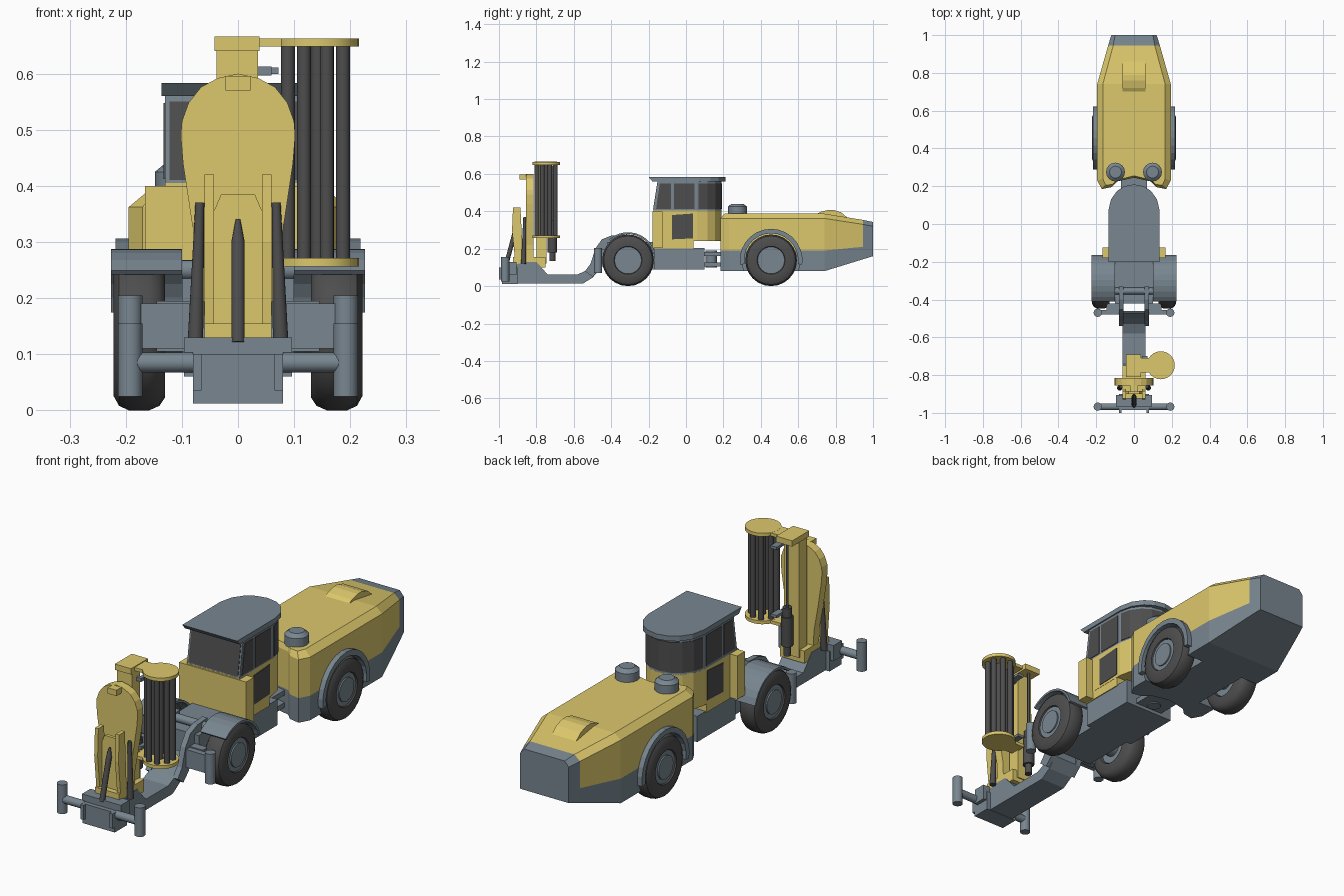
import bpy, bmesh, math
from mathutils import Vector

if "Cube" in bpy.data.objects:
    bpy.data.objects.remove(bpy.data.objects["Cube"])


def material(name, c):
    m = bpy.data.materials.new(name)
    m.diffuse_color = (*c, 1)
    m.use_nodes = True
    m.node_tree.nodes["Principled BSDF"].inputs["Base Color"].default_value = m.diffuse_color
    return m


YELLOW = material("yellow_paint", (0.72, 0.58, 0.15))
SLATE = material("slate_paint", (0.19, 0.24, 0.28))
DARK = material("dark_rubber_glass", (0.075, 0.075, 0.075))


def finish(name, bm, mat, smooth=False):
    bmesh.ops.remove_doubles(bm, verts=bm.verts, dist=1e-5)
    bmesh.ops.recalc_face_normals(bm, faces=bm.faces)
    me = bpy.data.meshes.new(name)
    bm.to_mesh(me)
    bm.free()
    me.materials.append(mat)
    ob = bpy.data.objects.new(name, me)
    bpy.context.collection.objects.link(ob)
    if smooth:
        bpy.ops.object.select_all(action='DESELECT')
        ob.select_set(True)
        bpy.context.view_layer.objects.active = ob
        bpy.ops.object.shade_smooth_by_angle(angle=math.radians(35))
    return ob


def loft(name, rings, mat, closed=False, smooth=False):
    bm = bmesh.new()
    vs = [[bm.verts.new(p) for p in r] for r in rings]
    n = len(rings[0])
    pairs = list(zip(vs, vs[1:])) + ([(vs[-1], vs[0])] if closed else [])
    for a, b in pairs:
        for i in range(n):
            j = (i + 1) % n
            bm.faces.new((a[i], a[j], b[j], b[i]))
    if not closed:
        bm.faces.new(vs[0])
        bm.faces.new(vs[-1])
    return finish(name, bm, mat, smooth)


def prism(name, prof, axis, lo, hi, mat):
    place = {'x': lambda p, t: (t, p[0], p[1]), 'y': lambda p, t: (p[0], t, p[1]),
             'z': lambda p, t: (p[0], p[1], t)}[axis]
    return loft(name, [[place(p, t) for p in prof] for t in (lo, hi)], mat)


def box(name, x, y, z, mat):
    return prism(name, [(x[0], y[0]), (x[1], y[0]), (x[1], y[1]), (x[0], y[1])], 'z', *z, mat)


def cyl(name, a, b, r, mat, r2=None, seg=16):
    a, b = Vector(a), Vector(b)
    q = (b - a).to_track_quat('Z', 'Y')
    ring = lambda c, rr: [c + q @ Vector((rr * math.cos(t), rr * math.sin(t), 0))
                          for t in (2 * math.pi * i / seg for i in range(seg))]
    return loft(name, [ring(a, r), ring(b, r if r2 is None else r2)], mat, smooth=True)


def sym(half):
    return half + [(-x, v) for x, v in reversed(half) if x > 1e-6]


def arch(name, y, z, r0, r1, a0, a1, x0, x1, mat, n=10):
    t = [math.radians(a0 + (a1 - a0) * i / n) for i in range(n + 1)]
    prof = [(y + r1 * math.cos(a), z + r1 * math.sin(a)) for a in t]
    prof += [(y + r0 * math.cos(a), z + r0 * math.sin(a)) for a in reversed(t)]
    return prism(name, prof, 'x', x0, x1, mat)


def cut(ob, cutter):
    m = ob.modifiers.new("cut", 'BOOLEAN')
    m.operation, m.object, m.solver = 'DIFFERENCE', cutter, 'EXACT'
    bpy.context.view_layer.objects.active = ob
    bpy.ops.object.modifier_apply(modifier=m.name)


# Rear engine body: planned front block, tapering tail, grey belly and end
outer = [(0, .245), (.09, .225), (.12, .195), (.17, .185), (.195, .23), (.195, .74)]
inner = [(0, .255), (.085, .235), (.115, .21), (.15, .205), (.165, .24), (.165, .74)]
ring = lambda half, z: [(x, y, z) for x, y in sym(half)]
hood = loft("engine_hood", [ring(outer, .19), ring(outer, .362), ring(inner, .387)], YELLOW)
belly = loft("engine_belly", [ring(outer, .08), ring(outer, .19)], SLATE)
sect = lambda y, *pts: [(x, y, z) for x, z in sym(list(pts))]
loft("hood_tail", [sect(.74, (.195, .19), (.195, .362), (.165, .387)),
                   sect(.945, (.137, .21), (.137, .33), (.11, .354))], YELLOW)
loft("belly_tail", [sect(.74, (.195, .08), (.195, .19)),
                    sect(.945, (.137, .143), (.137, .21))], SLATE)
loft("rear_end", [sect(.945, (.137, .143), (.137, .33), (.11, .354)),
                  sect(1.0, (.12, .16), (.12, .32), (.1, .343))], SLATE)
prism("hood_hump", [(.69, .38), (.72, .397), (.76, .407), (.79, .407), (.83, .394), (.87, .36)],
      'x', -.06, .06, YELLOW)

# Wheels, fenders, wheel wells and engine caps
R = .138
tyre = [(.13, .075), (.13, .115), (.14, .13), (.158, R), (.195, R), (.212, .13),
        (.222, .112), (.22, .075), (.21, .07), (.14, .07)]
for s, side in ((1, "right"), (-1, "left")):
    for y, end in ((-.31, "front"), (.455, "rear")):
        rings = [[(s * x, y + r * math.cos(t), R + r * math.sin(t)) for x, r in tyre]
                 for t in (2 * math.pi * i / 24 for i in range(24))]
        loft(f"{end}_{side}_tyre", rings, DARK, closed=True, smooth=True)
        cyl(f"{end}_{side}_rim", (s * .14, y, R), (s * .214, y, R), .072, SLATE, seg=24)
        cyl(f"{end}_{side}_hub", (s * .21, y, R), (s * .22, y, R), .052, SLATE, seg=24)
    cutter = cyl("wheel_well_cutter", (s * .11, .455, R), (s * .3, .455, R), .155, SLATE, seg=24)
    cutter.hide_render = True
    cut(hood, cutter)
    cut(belly, cutter)
    bpy.data.objects.remove(cutter)
    arch(f"rear_{side}_fender", .455, R, .144, .168, -8, 188, s * .17, s * .218, SLATE, 14)
    arch(f"front_{side}_fender", -.31, R, .14, .15, 15, 132, s * .1, s * .226, SLATE)
    cyl(f"{side}_air_cap_base", (s * .098, .275, .38), (s * .098, .275, .425), .05, SLATE)
    cyl(f"{side}_air_cap_top", (s * .098, .275, .425), (s * .098, .275, .44), .05, SLATE, .032)
for y in (-.31, .455):
    cyl("axle", (-.15, y, R), (.15, y, R), .04, SLATE)

# Front chassis and articulated hitch
box("front_chassis", (-.125, .125), (-.17, .1), (.09, .205), SLATE)
box("front_axle_frame", (-.1, .1), (-.42, -.16), (.09, .235), SLATE)
for z in (.105, .16):
    box("hitch_plate", (-.07, .07), (.09, .25), (z, z + .022), SLATE)
cyl("hitch_pin", (0, .135, .1), (0, .135, .19), .03, SLATE)

# Cab: yellow base, framed glass, rounded rear and roof
plan = [(.13, -.175), (.13, .06), (.118, .115), (.09, .155), (.05, .18), (0, .19)]
cz = lambda half, z, dy=0: [(x, y + (dy if y < -.1 else 0), z) for x, y in sym(half)]
base = sym([(x, min(y, .19)) for x, y in plan])
prism("cab_base", base, 'z', .24, .405, YELLOW)
box("cab_base_lower", (-.129, .129), (-.174, .04), (.2, .25), YELLOW)
loft("cab_frame", [cz(plan, .4), cz(plan, .565, .025)], SLATE)
box("cab_front_panel", (-.166, .166), (-.18, -.125), (.205, .4), YELLOW)
roof = [(.136, -.19), (.136, .07), (.122, .13), (.09, .175), (.05, .2), (0, .21)]
loft("cab_roof", [cz(roof, .56, .01), cz(roof, .583, -.01)], SLATE)
loft("windscreen", [[(s * .122, y + d, z) for s, y, z in
     ((-1, -.174, .41), (1, -.174, .41), (1, -.152, .55), (-1, -.152, .55))] for d in (-.002, .01)], DARK)
rear = [(.132, .07), (.132, .06), (.12, .116), (.0915, .157), (.051, .183), (0, .193)]
prism("rear_window", sym([(.132, .068)] + rear[2:]), 'z', .412, .548, DARK)
for s in (1, -1):
    for name, prof in (
            ("front_side_window", [(-.16, .412), (-.08, .412), (-.08, .548), (-.14, .548)]),
            ("door_upper_window", [(-.065, .412), (.045, .412), (.045, .548), (-.065, .548)]),
            ("door_lower_window", [(-.075, .25), (.038, .255), (.038, .388), (-.075, .38)])):
        prism(name, prof, 'x', s * .12, s * .1325, DARK)

# Low boom with forked lift arms
prism("boom", [(-.47, .17), (-.5, .12), (-.53, .085), (-.58, .062), (-.74, .062), (-.8, .13),
               (-.86, .13), (-.96, .1), (-.97, .045), (-.9, .014), (-.55, .014), (-.5, .045),
               (-.46, .09)], 'x', -.062, .062, SLATE)
fork = [(-.33, .275), (-.4, .27), (-.45, .25), (-.485, .2), (-.51, .12), (-.54, .08),
        (-.5, .05), (-.46, .09), (-.44, .15), (-.41, .19), (-.33, .2)]
cyl("fork_pivot", (-.1, -.355, .25), (.1, -.355, .25), .018, SLATE)
box("front_cross_beam", (-.096, .096), (-.965, -.905), (.06, .13), SLATE)
box("front_foot", (-.08, .08), (-.985, -.9), (.012, .1), SLATE)
for s in (1, -1):
    prism("lift_fork", fork, 'x', s * .055, s * .08, SLATE)
    box("front_foot_lug", sorted((s * .065, s * .08)), (-1, -.96), (.035, .1), SLATE)
    cyl("front_jack_arm", (s * .08, -.967, .085), (s * .18, -.967, .085), .018, SLATE)
    cyl("front_jack", (s * .192, -.967, .025), (s * .192, -.967, .155), .022, SLATE)
    box("middle_jack_mount", sorted((s * .08, s * .145)), (-.455, -.42), (.105, .195), SLATE)
    box("middle_jack_arm", sorted((s * .08, s * .18)), (-.48, -.455), (.11, .19), SLATE)
    cyl("middle_jack", (s * .192, -.47, .07), (s * .192, -.47, .205), .022, SLATE)

# Drill mast: teardrop cradle, fins, rams, feed column
prism("mast_cradle", sym([(.058, .11), (.062, .22), (.083, .34), (.098, .44), (.102, .49), (.1, .515),
      (.088, .548), (.066, .576), (.036, .592), (0, .6)]), 'y', -.855, -.815, YELLOW)
box("cradle_top_lug", (-.022, .022), (-.89, -.85), (.57, .596), YELLOW)
box("cradle_foot", (-.06, .06), (-.925, -.75), (.1, .155), YELLOW)
prism("cradle_panel", sym([(.043, .13), (.043, .355), (.03, .385), (.02, .385)]), 'y', -.9, -.885, YELLOW)
cyl("centre_ram", (0, -.96, .12), (0, -.912, .3), .012, DARK)
cyl("centre_ram_tip", (0, -.912, .3), (0, -.905, .34), .012, DARK, .004)
for s in (1, -1):
    prism("cradle_fin", [(-.91, .1), (-.87, .1), (-.885, .42), (-.925, .42), (-.93, .3)],
          'x', s * .043, s * .06, YELLOW)
    cyl("side_ram", (s * .076, -.868, .12), (s * .068, -.862, .37), .014, DARK, .008)
box("feed_column", (-.038, .036), (-.8, -.745), (.12, .65), YELLOW)
box("feed_column_cap", (-.042, .038), (-.81, -.69), (.64, .666), YELLOW)

# Rock drill on the back of the column
for r, z0, z1 in ((.016, .135, .18), (.025, .18, .31), (.019, .31, .35), (.006, .35, .645)):
    cyl("rock_drill", (0, -.715, z0), (0, -.715, z1), r, DARK)

# Rod carousel with end plates and grippers
cx, cy = .142, -.748
for z in (.256, .648):
    cyl("carousel_plate", (cx, cy, z), (cx, cy, z + .015), .074, YELLOW, seg=24)
    box("carousel_neck", (.03, .1), (-.785, -.71), (z, z + .0145), YELLOW)
for i in range(8):
    a = 2 * math.pi * (i + .5) / 8
    x, y = cx - .004 + .053 * math.cos(a), cy + .053 * math.sin(a)
    cyl("drill_rod", (x, y, .265), (x, y, .65), .0125, DARK)
cyl("carousel_shaft", (cx, cy, .265), (cx, cy, .65), .012, DARK)
for z in (.3, .605):
    box("rod_gripper", (.03, .06), (-.77, -.755), (z - .008, z + .008), SLATE)
    box("rod_gripper_jaw", (.042, .072), (-.755, -.7), (z - .006, z + .006), SLATE)
